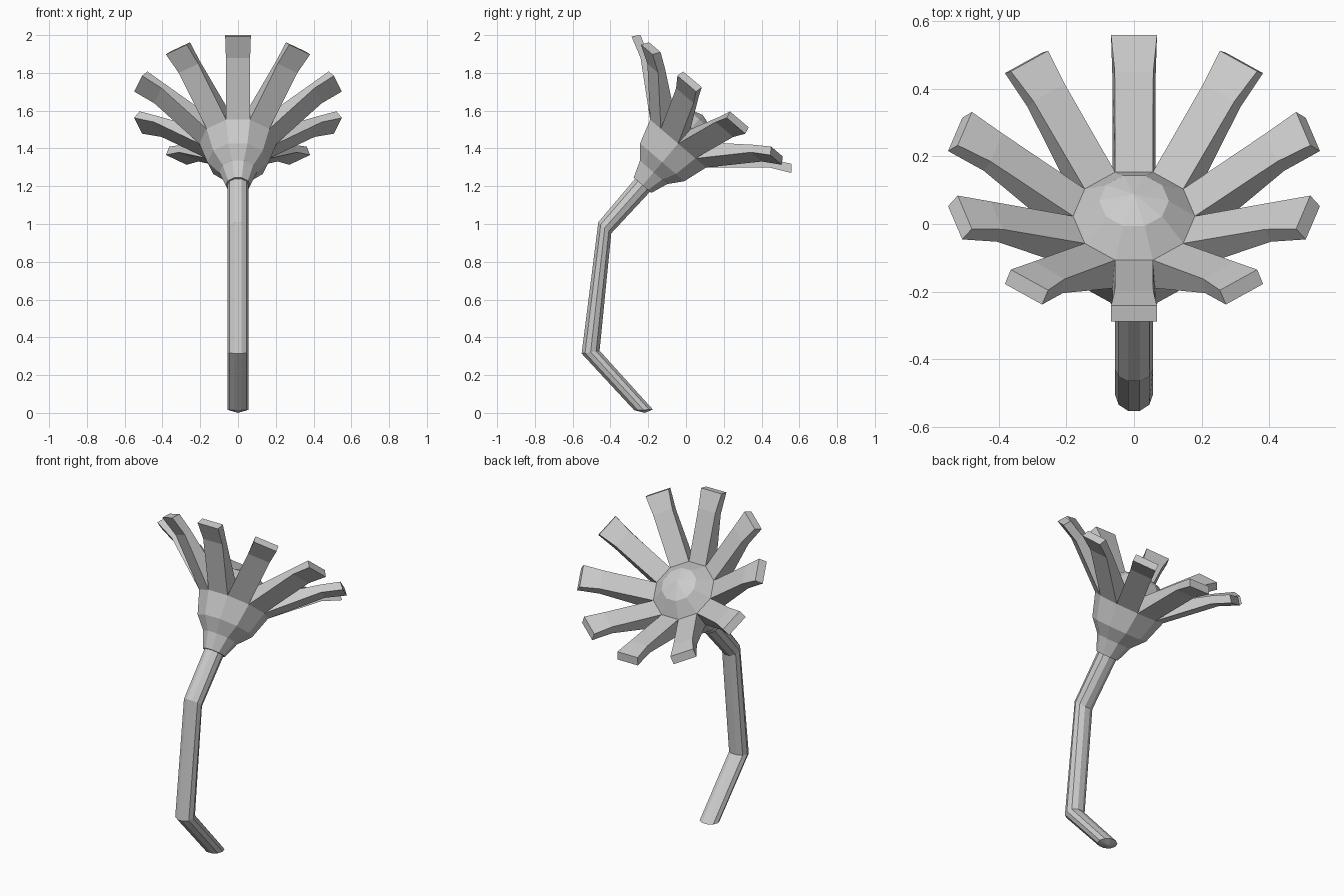
import bpy, bmesh
from math import sin, cos, pi, radians
from mathutils import Matrix, Vector

if "Cube" in bpy.data.objects:
    bpy.data.objects.remove(bpy.data.objects["Cube"])

SIDES = 10
TILT = radians(40.5)
NECK = Vector((0, -0.23, 1.205))
# Head frame: local z runs along the flower axis, local y towards the lowest petal
HEAD = Matrix.Translation(NECK) @ Matrix.Rotation(-TILT, 4, 'X')


def finish(name, bm):
    bmesh.ops.recalc_face_normals(bm, faces=bm.faces)
    mesh = bpy.data.meshes.new(name)
    bm.to_mesh(mesh)
    bm.free()
    obj = bpy.data.objects.new(name, mesh)
    bpy.context.collection.objects.link(obj)
    return obj


def bridge(bm, a, b):
    n = len(a)
    for i in range(n):
        bm.faces.new((a[i], a[(i + 1) % n], b[(i + 1) % n], b[i]))


def fan(bm, ring, point):
    tip = bm.verts.new(point)
    for i in range(len(ring)):
        bm.faces.new((ring[i], ring[(i + 1) % len(ring)], tip))


def head_ring(bm, r, t):
    return [bm.verts.new(HEAD @ Vector((r * cos(2 * pi * i / SIDES),
                                        r * sin(2 * pi * i / SIDES), t)))
            for i in range(SIDES)]


# Flower head: cup, petal band and domed centre
bm = bmesh.new()
profile = [(0.065, 0), (0.1, 0.09), (0.162, 0.16), (0.205, 0.29),
           (0.18, 0.39), (0.103, 0.46)]
rings = [head_ring(bm, r, t) for r, t in profile]
for a, b in zip(rings, rings[1:]):
    bridge(bm, a, b)
bm.faces.new(rings[0])
fan(bm, rings[-1], HEAD @ Vector((0, 0, 0.49)))
finish("flower_head", bm)

# Petals: tapering blades growing from each band face
# (outer radius, outer height, half width, inner radius, inner height, half width)
half = sin(pi / SIDES)
apo = cos(pi / SIDES)
sections = [(0.205 * apo, 0.29, 0.205 * half, 0.18 * apo, 0.39, 0.18 * half),
            (0.446, 0.506, 0.064, 0.427, 0.548, 0.057),
            (0.556, 0.561, 0.068, 0.526, 0.598, 0.068)]
for k in range(SIDES):
    turn = HEAD @ Matrix.Rotation(2 * pi * k / SIDES, 4, 'Z')
    bm = bmesh.new()
    loops = [[bm.verts.new(turn @ Vector(p)) for p in
              ((-wo, ro, to), (wo, ro, to), (wi, ri, ti), (-wi, ri, ti))]
             for ro, to, wo, ri, ti, wi in sections]
    for a, b in zip(loops, loops[1:]):
        bridge(bm, a, b)
    bm.faces.new(loops[-1])
    finish(f"petal_{k + 1}", bm)

# Stem: bent ten-sided tube, given as (centre y, z, half-depth y, z)
path = [(-0.225, 0.016, 0.052, 0.002), (-0.505, 0.322, 0.05, 0.008),
        (-0.43, 0.98, 0.036, -0.031),
        (NECK.y, NECK.z, 0.055 * cos(TILT), -0.055 * sin(TILT))]
bm = bmesh.new()
rings = [[bm.verts.new((0.056 * cos(2 * pi * i / SIDES),
                        y + dy * sin(2 * pi * i / SIDES),
                        z + dz * sin(2 * pi * i / SIDES)))
          for i in range(SIDES)] for y, z, dy, dz in path]
for a, b in zip(rings, rings[1:]):
    bridge(bm, a, b)
fan(bm, rings[0], (0, -0.218, 0))
finish("stem", bm)
